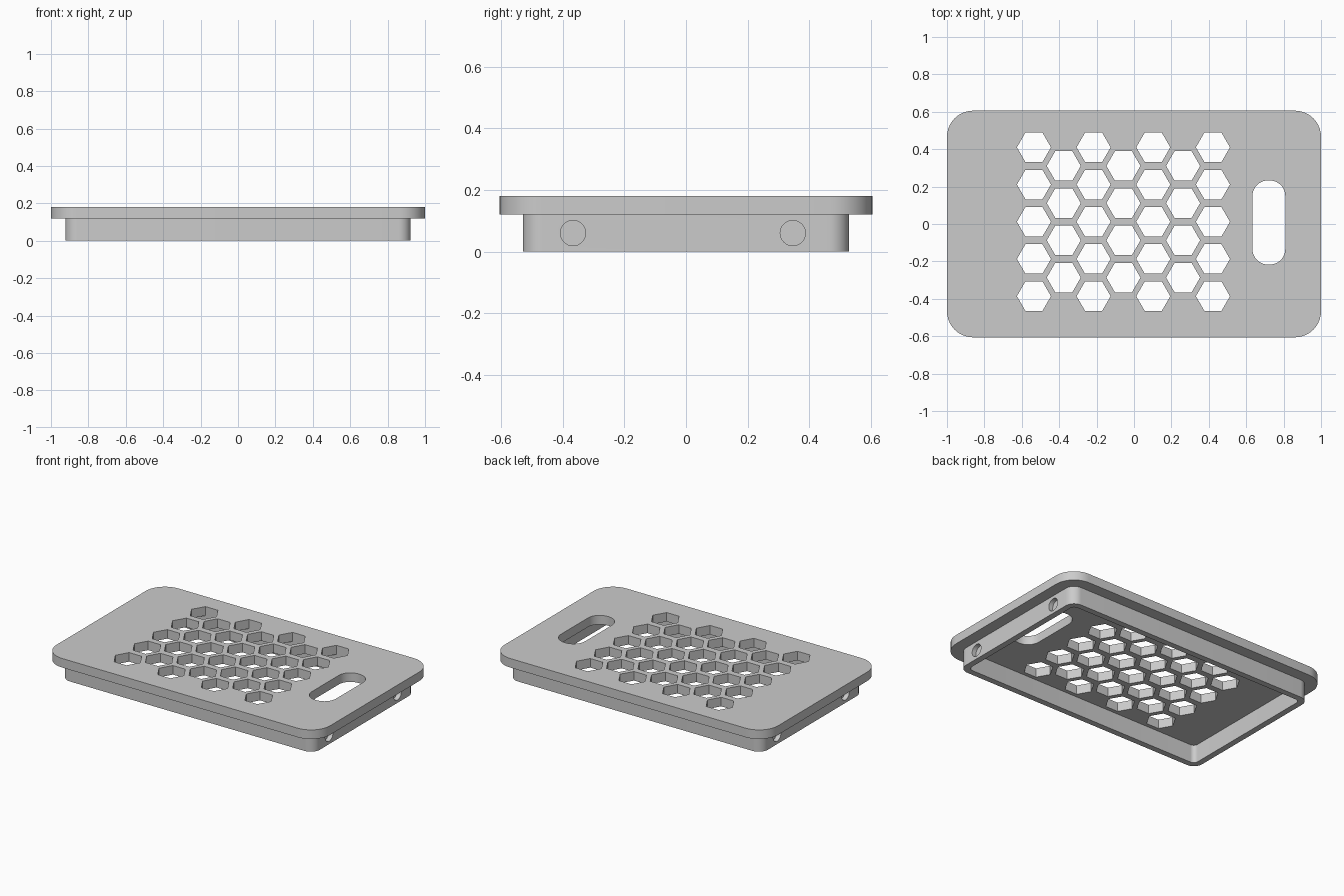
import bpy, bmesh
from math import pi, cos, sin, radians
from mathutils import Matrix

cube = bpy.data.objects.get("Cube")
if cube:
    bpy.data.objects.remove(cube, do_unlink=True)

grey = bpy.data.materials.new("light_grey")
grey.use_nodes = True
colour = (0.6, 0.6, 0.6, 1)
grey.diffuse_color = colour
grey.node_tree.nodes["Principled BSDF"].inputs["Base Color"].default_value = colour


def rounded_rect(hx, hy, r, cx=0, cy=0, steps=10):
    """Outline of a rectangle with rounded corners."""
    pts = []
    for q, (sx, sy) in enumerate([(1, 1), (-1, 1), (-1, -1), (1, -1)]):
        for i in range(steps + 1):
            a = (q + i / steps) * pi / 2
            pts.append((cx + sx * (hx - r) + r * cos(a),
                        cy + sy * (hy - r) + r * sin(a)))
    return pts


def hexagon(cx, cy, r):
    return [(cx + r * cos(i * pi / 3), cy + r * sin(i * pi / 3)) for i in range(6)]


def slab(name, outlines, z0, z1):
    """Solid slab from an outer outline and any hole outlines."""
    curve = bpy.data.curves.new(name, "CURVE")
    curve.dimensions = "2D"
    curve.fill_mode = "BOTH"
    curve.extrude = (z1 - z0) / 2
    for pts in outlines:
        spline = curve.splines.new("POLY")
        spline.points.add(len(pts) - 1)
        for p, (x, y) in zip(spline.points, pts):
            p.co = (x, y, 0, 1)
        spline.use_cyclic_u = True
    ob = bpy.data.objects.new(name, curve)
    bpy.context.collection.objects.link(ob)
    activate(ob)
    bpy.ops.object.convert(target="MESH")
    ob = bpy.context.object
    bm = bmesh.new()
    bm.from_mesh(ob.data)
    bmesh.ops.translate(bm, verts=bm.verts, vec=(0, 0, (z0 + z1) / 2))
    bmesh.ops.remove_doubles(bm, verts=bm.verts, dist=1e-5)
    bmesh.ops.recalc_face_normals(bm, faces=bm.faces)
    bm.to_mesh(ob.data)
    bm.free()
    ob.data.materials.clear()
    ob.data.materials.append(grey)
    return ob


def activate(ob):
    bpy.ops.object.select_all(action="DESELECT")
    ob.select_set(True)
    bpy.context.view_layer.objects.active = ob


# Top plate with a hand slot and a honeycomb of drain holes
outlines = [rounded_rect(1, 0.606, 0.14),
            rounded_rect(0.088, 0.225, 0.084, 0.721, 0.008)]
for col in range(7):
    odd = col % 2
    for row in range(5 - odd):
        outlines.append(hexagon(-0.535 + col * 0.1595,
                                0.41 - (row + odd / 2) * 0.199, 0.091))
top_plate = slab("top_plate", outlines, 0.12, 0.18)

# Hollow skirt under the plate
skirt = slab("skirt", [rounded_rect(0.923, 0.53, 0.065),
                       rounded_rect(0.883, 0.49, 0.03)], 0, 0.12)

# Round blind pockets in both end walls
bm = bmesh.new()
for side in (1, -1):
    for y in (-0.367, 0.347):
        place = Matrix.Translation((side * 0.923, side * y, 0.06))
        bmesh.ops.create_cone(bm, cap_ends=True, segments=32, radius1=0.041,
                              radius2=0.041, depth=0.06,
                              matrix=place @ Matrix.Rotation(pi / 2, 4, "Y"))
mesh = bpy.data.meshes.new("pocket_cutter")
bm.to_mesh(mesh)
bm.free()
mesh.materials.append(grey)
cutter = bpy.data.objects.new("pocket_cutter", mesh)
cutter.hide_render = True
bpy.context.collection.objects.link(cutter)
activate(skirt)
cut = skirt.modifiers.new("pockets", "BOOLEAN")
cut.operation = "DIFFERENCE"
cut.solver = "EXACT"
cut.object = cutter
bpy.ops.object.modifier_apply(modifier=cut.name)
bpy.data.objects.remove(cutter, do_unlink=True)

for ob in (top_plate, skirt):
    activate(ob)
    bpy.ops.object.shade_smooth_by_angle(angle=radians(30))
